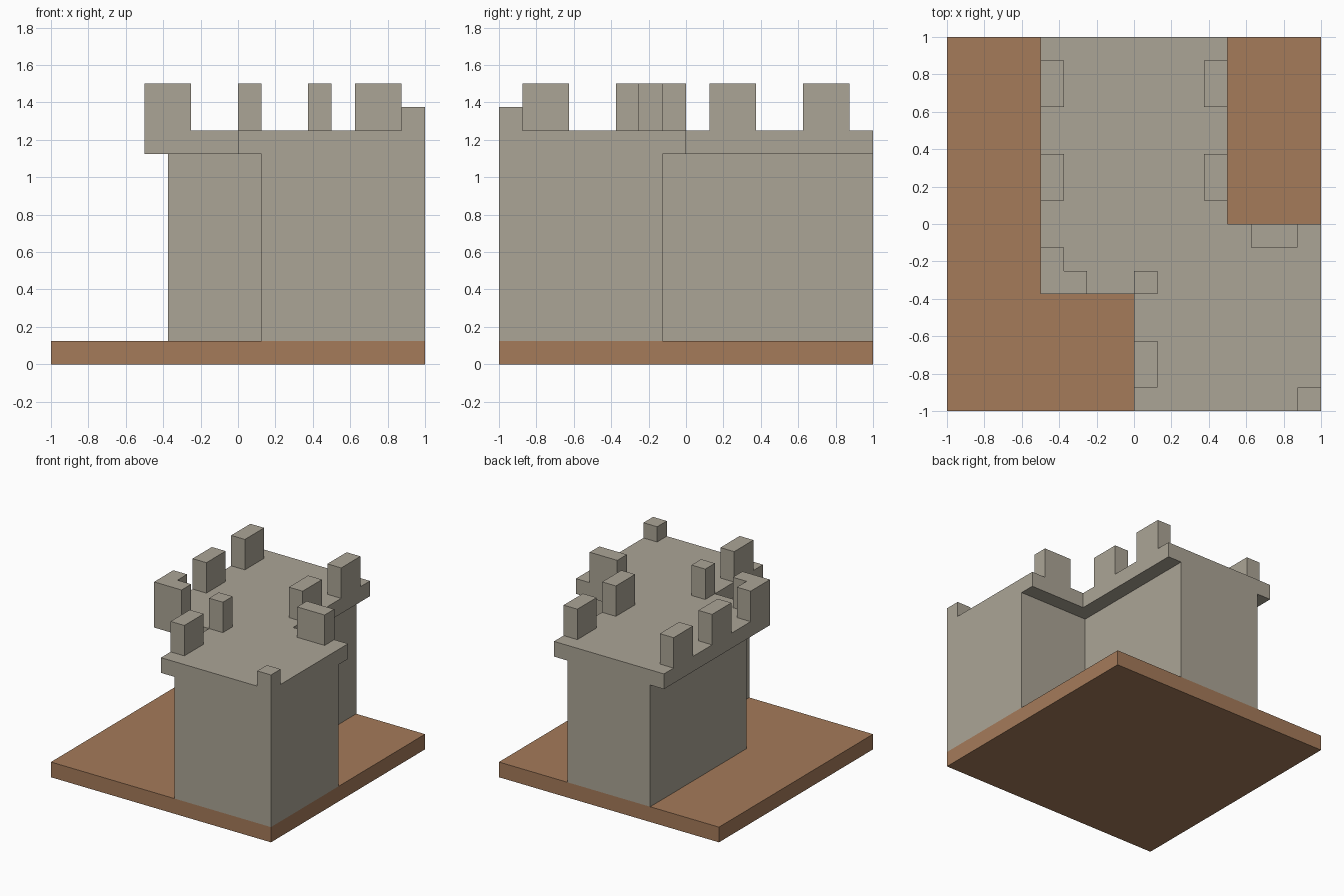
import bpy
import bmesh

cube = bpy.data.objects.get("Cube")
if cube:
    bpy.data.objects.remove(cube, do_unlink=True)


def material(name, rgb):
    m = bpy.data.materials.new(name)
    m.use_nodes = True
    m.diffuse_color = (*rgb, 1)
    for node in m.node_tree.nodes:
        if node.type == 'BSDF_PRINCIPLED':
            node.inputs["Base Color"].default_value = (*rgb, 1)
    return m


stone = material("grey stone", (0.41, 0.375, 0.305))
earth = material("brown earth", (0.375, 0.197, 0.102))


def prism(name, outline, z0, z1, mat):
    """Extrude a flat outline from z0 up to z1."""
    bm = bmesh.new()
    face = bm.faces.new([bm.verts.new((x, y, z0)) for x, y in outline])
    ext = bmesh.ops.extrude_face_region(bm, geom=[face], use_keep_orig=True)
    top = [v for v in ext["geom"] if isinstance(v, bmesh.types.BMVert)]
    bmesh.ops.translate(bm, verts=top, vec=(0, 0, z1 - z0))
    bmesh.ops.recalc_face_normals(bm, faces=bm.faces)
    mesh = bpy.data.meshes.new(name)
    bm.to_mesh(mesh)
    bm.free()
    mesh.materials.append(mat)
    obj = bpy.data.objects.new(name, mesh)
    bpy.context.collection.objects.link(obj)
    return obj


def rect(x0, x1, y0, y1):
    return [(x0, y0), (x1, y0), (x1, y1), (x0, y1)]


BASE, LEDGE, ROOF, TOP = 0.125, 1.125, 1.25, 1.5
T = 0.125  # overhang and merlon thickness

# Ground slab
prism("ground_slab", rect(-1, 1, -1, 1), 0, BASE, earth)

# Stepped wall, set back by T under the overhanging parapet floor
prism("wall_body", [(-0.5 + T, 1), (-0.5 + T, -0.375 + T), (T, -0.375 + T), (T, -1),
                    (1, -1), (1, -T), (0.5 - T, -T), (0.5 - T, 1)], BASE, LEDGE, stone)
prism("parapet_floor", [(-0.5, 1), (-0.5, -0.375), (0, -0.375), (0, -1),
                        (1, -1), (1, 0), (0.5, 0), (0.5, 1)], LEDGE, ROOF, stone)

# Paired merlons along both sides of the rear walkway
for row, y in (("rear", 0.625), ("middle", 0.125)):
    prism(f"{row}_right_merlon", rect(-0.5, -0.5 + T, y, y + 0.25), ROOF, TOP, stone)
    prism(f"{row}_left_merlon", rect(0.5 - T, 0.5, y, y + 0.25), ROOF, TOP, stone)

# Merlons around the front part
prism("corner_merlon", [(-0.5, -0.375), (-0.25, -0.375), (-0.25, -0.25),
                        (-0.375, -0.25), (-0.375, -0.125), (-0.5, -0.125)],
      ROOF, TOP, stone)
prism("inner_corner_merlon", rect(0, T, -0.375, -0.25), ROOF, TOP, stone)
prism("front_right_merlon", rect(0, T, -0.875, -0.625), ROOF, TOP, stone)
prism("left_arm_merlon", rect(0.625, 0.875, -T, 0), ROOF, TOP, stone)

# Low post on the outer front corner
prism("front_corner_post", rect(1 - T, 1, -1, -1 + T), ROOF, ROOF + 0.125, stone)
